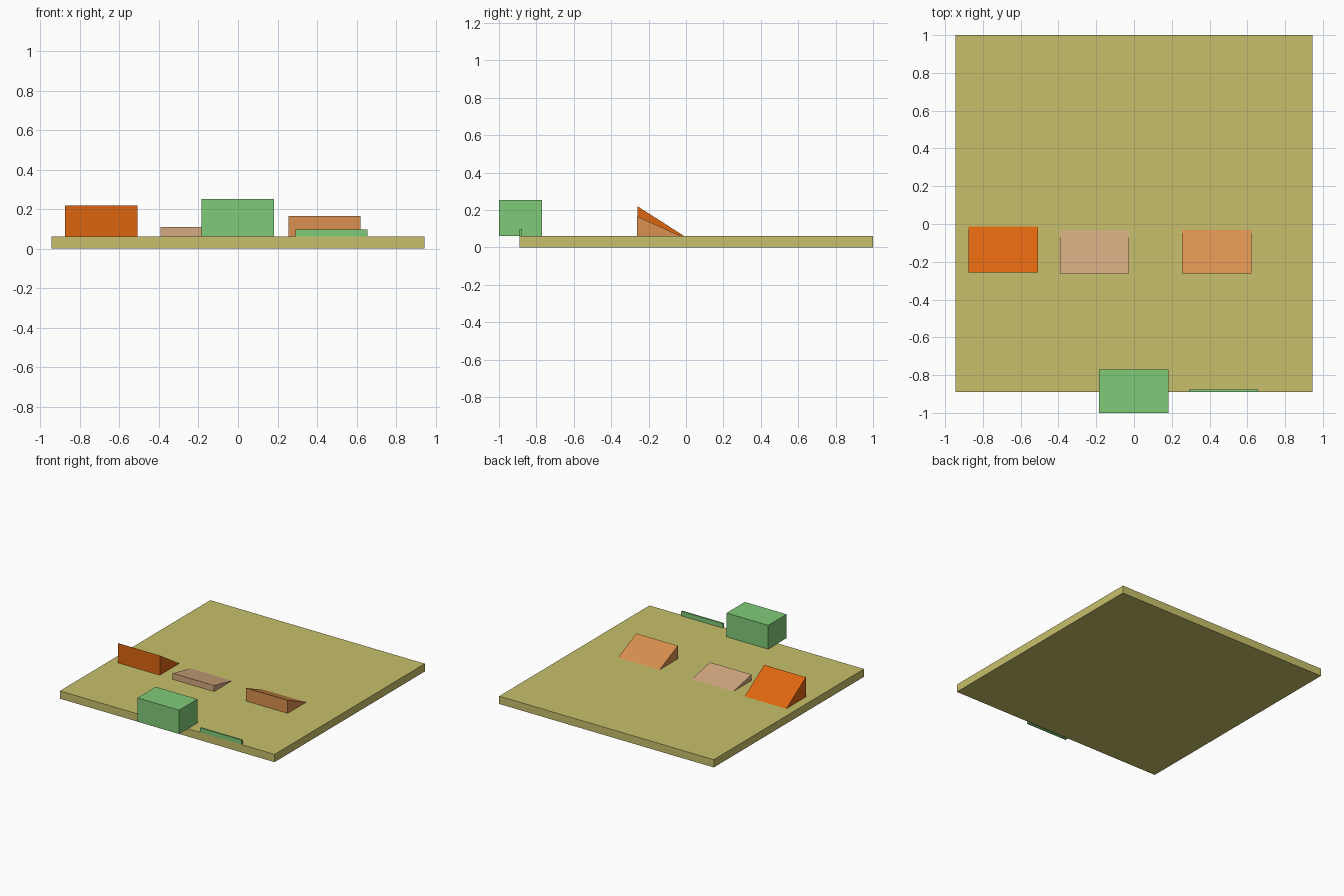
import bpy

if "Cube" in bpy.data.objects:
    bpy.data.objects.remove(bpy.data.objects["Cube"])

TOP = 0.062  # upper surface of the board


def material(name, rgb):
    mat = bpy.data.materials.new(name)
    mat.diffuse_color = (*rgb, 1)
    mat.use_nodes = True
    mat.node_tree.nodes["Principled BSDF"].inputs["Base Color"].default_value = mat.diffuse_color
    return mat


def prism(name, profile, x0, x1, mat):
    """Extrude a closed (y, z) profile, anticlockwise seen from +x, from x0 to x1."""
    n = len(profile)
    verts = [(x, y, z) for x in (x0, x1) for y, z in profile]
    faces = [tuple(reversed(range(n))), tuple(range(n, 2 * n))]
    faces += [(i, (i + 1) % n, (i + 1) % n + n, i + n) for i in range(n)]
    mesh = bpy.data.meshes.new(name)
    mesh.from_pydata(verts, [], faces)
    mesh.materials.append(mat)
    obj = bpy.data.objects.new(name, mesh)
    bpy.context.collection.objects.link(obj)
    return obj


def block(name, x0, x1, y0, y1, z0, z1, mat):
    return prism(name, [(y0, z0), (y1, z0), (y1, z1), (y0, z1)], x0, x1, mat)


def ramp(name, x0, x1, y0, y1, height, mat):
    return prism(name, [(y0, TOP), (y1, TOP), (y0, TOP + height)], x0, x1, mat)


# Flat board
block("board", -0.945, 0.945, -0.89, 1.0, 0, TOP, material("khaki", (0.58, 0.53, 0.15)))

# Row of three ramps, each with its own height and colour
ramp("tall_ramp", -0.875, -0.508, -0.258, -0.012, 0.157, material("orange", (0.72, 0.13, 0.005)))
ramp("low_ramp", -0.393, -0.027, -0.262, -0.034, 0.048, material("tan", (0.66, 0.40, 0.22)))
ramp("medium_ramp", 0.255, 0.621, -0.262, -0.031, 0.104, material("light_orange", (0.69, 0.28, 0.077)))

# Green block overhanging the front edge, and a thin strip beside it
green = material("green", (0.22, 0.60, 0.19))
block("front_block", -0.185, 0.182, -1.0, -0.77, TOP, 0.252, green)
block("front_strip", 0.29, 0.656, -0.89, -0.877, TOP, 0.098, green)
